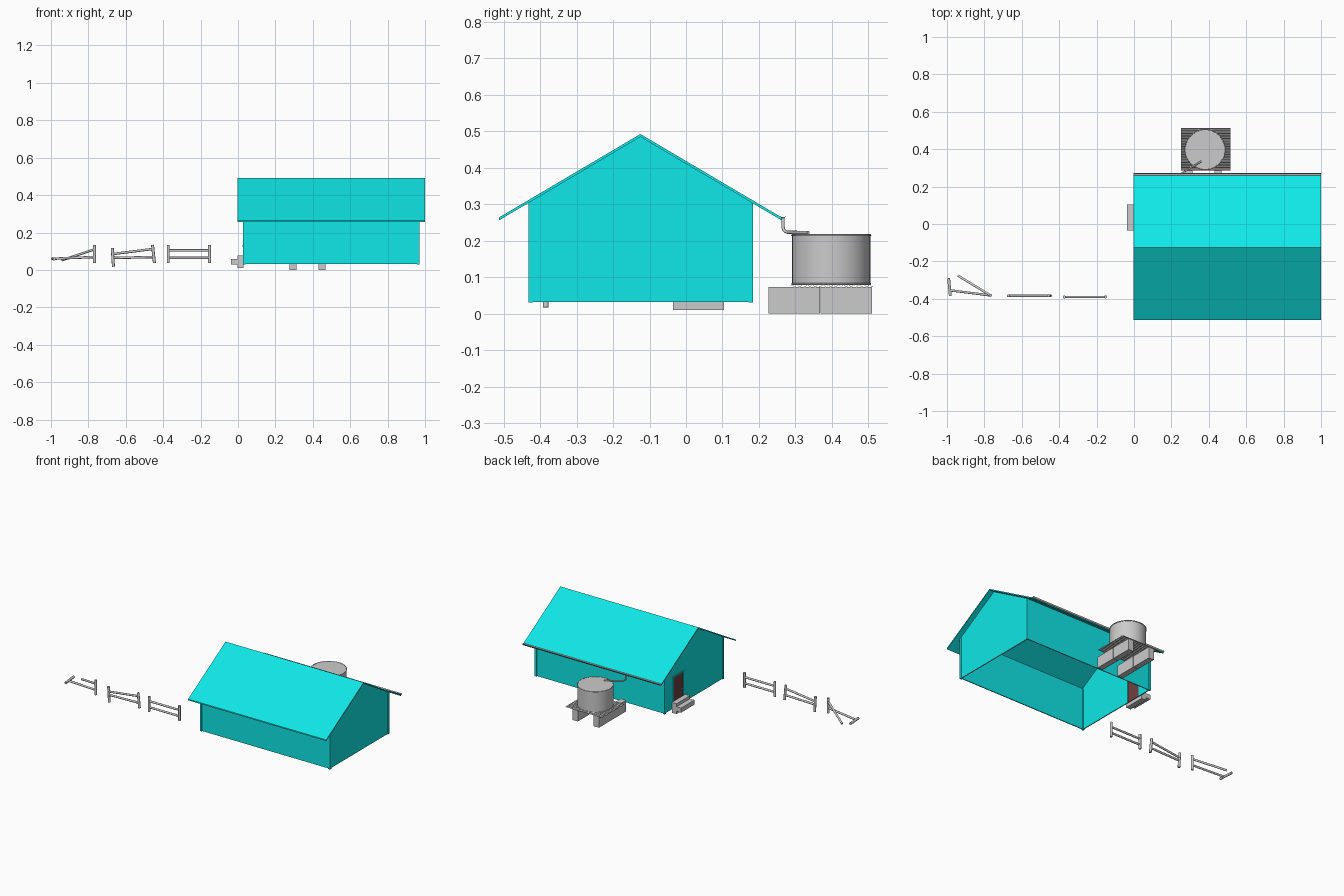
import bpy, bmesh, math
from mathutils import Vector

if "Cube" in bpy.data.objects:
    bpy.data.objects.remove(bpy.data.objects["Cube"])


def material(name, color):
    m = bpy.data.materials.new(name)
    m.diffuse_color = (*color, 1)
    m.use_nodes = True
    m.node_tree.nodes["Principled BSDF"].inputs["Base Color"].default_value = m.diffuse_color
    return m


TEAL = material("teal_paint", (0.005, 0.8, 0.8))
RED = material("door_paint", (0.16, 0.05, 0.05))


def finish(name, bm, mat=None):
    bmesh.ops.recalc_face_normals(bm, faces=bm.faces)
    me = bpy.data.meshes.new(name)
    bm.to_mesh(me)
    bm.free()
    ob = bpy.data.objects.new(name, me)
    bpy.context.collection.objects.link(ob)
    if mat:
        me.materials.append(mat)
    return ob


def smooth(ob):
    bpy.ops.object.select_all(action='DESELECT')
    ob.select_set(True)
    bpy.context.view_layer.objects.active = ob
    bpy.ops.object.shade_smooth_by_angle(angle=math.radians(40))


def box(name, x0, x1, y0, y1, z0, z1, mat=None):
    bm = bmesh.new()
    bmesh.ops.create_cube(bm, size=1)
    for v in bm.verts:
        v.co = ((x0 + x1) / 2 + v.co.x * (x1 - x0),
                (y0 + y1) / 2 + v.co.y * (y1 - y0),
                (z0 + z1) / 2 + v.co.z * (z1 - z0))
    return finish(name, bm, mat)


def prism(name, yz, x0, x1, mat=None):
    """Closed y-z outline extruded along x."""
    bm = bmesh.new()
    face = bm.faces.new([bm.verts.new((x0, y, z)) for y, z in yz])
    ext = bmesh.ops.extrude_face_region(bm, geom=[face])
    bmesh.ops.translate(bm, vec=(x1 - x0, 0, 0),
                        verts=[g for g in ext["geom"] if isinstance(g, bmesh.types.BMVert)])
    return finish(name, bm, mat)


def rod(name, a, b, r, sides=10):
    """Cylinder from a to b."""
    a, b = Vector(a), Vector(b)
    bm = bmesh.new()
    bmesh.ops.create_cone(bm, cap_ends=True, segments=sides, radius1=r, radius2=r,
                          depth=(b - a).length)
    bm.transform((b - a).to_track_quat('Z', 'Y').to_matrix().to_4x4())
    bmesh.ops.translate(bm, vec=(a + b) / 2, verts=bm.verts)
    ob = finish(name, bm)
    smooth(ob)
    return ob


# House walls: open-bottomed shell
RIDGE_Y, RIDGE_Z, SLOPE = -0.125, 0.492, 0.59
X0, X1, Y0, Y1, ZB = 0.03, 0.967, -0.428, 0.18, 0.032
T = 0.008


def under(y):
    return RIDGE_Z - T - abs(y - RIDGE_Y) * SLOPE


gable = [(Y0, ZB), (Y1, ZB), (Y1, under(Y1)), (RIDGE_Y, under(RIDGE_Y)), (Y0, under(Y0))]
prism("right_gable_wall", gable, X1 - 0.006, X1, TEAL)
box("front_wall", X0, X1, Y0, Y0 + 0.006, ZB, under(Y0), TEAL)
box("back_wall", X0, X1, Y1 - 0.006, Y1, ZB, under(Y1), TEAL)

# Left gable with a doorway notched into its outline
D0, D1, DZ = -0.015, 0.085, 0.235
notched = [(Y0, ZB), (D0, ZB), (D0, DZ), (D1, DZ), (D1, ZB)] + gable[1:]
prism("left_gable_wall", notched, X0, X0 + 0.006, TEAL)

# Door and its frame
box("door", X0 + 0.001, X0 + 0.005, D0, D1, ZB, DZ, RED)
F = 0.007
for i, (y0, y1, z0, z1) in enumerate([(D0 - F, D0, ZB, DZ + F), (D1, D1 + F, ZB, DZ + F),
                                      (D0, D1, DZ, DZ + F)]):
    box(f"door_frame_{i}", X0 - 0.003, X0 + 0.006, y0, y1, z0, z1, TEAL)
rod("door_knob", (X0 - 0.005, D0 + 0.015, 0.13), (X0 + 0.002, D0 + 0.015, 0.13), 0.004)

# Corner boards
W = 0.013
for x, sx in ((X0 - 0.004, 1), (X1 + 0.004, -1)):
    for y, sy in ((Y0 - 0.004, 1), (Y1 + 0.004, -1)):
        xs, ys = sorted((x, x + sx * W)), sorted((y, y + sy * W))
        box("corner_board", *xs, *ys, ZB - 0.002, under(y) + 0.002, TEAL)

# Roof: thin chevron
E0, E1 = -0.513, 0.263
prism("roof", [(E0, under(E0)), (RIDGE_Y, under(RIDGE_Y)), (E1, under(E1)),
               (E1, under(E1) + T), (RIDGE_Y, RIDGE_Z), (E0, under(E0) + T)],
      -0.003, 1.0, TEAL)

# Gutter along the back eave: half-round channel
arc = [(math.cos(math.pi * (1 + i / 8)), math.sin(math.pi * (1 + i / 8))) for i in range(9)]
gutter = [(0.266 + 0.007 * c, 0.268 + 0.007 * s) for c, s in arc]
gutter += [(0.266 + 0.0055 * c, 0.268 + 0.0055 * s) for c, s in reversed(arc)]
smooth(prism("gutter", gutter, -0.003, 1.0))

# Downpipe: gutter to the top of the tank
cu = bpy.data.curves.new("downpipe", 'CURVE')
cu.dimensions = '3D'
cu.bevel_depth, cu.bevel_resolution, cu.use_fill_caps = 0.0045, 2, True
sp = cu.splines.new('POLY')
path = [(0.25, 0.266, 0.264), (0.25, 0.266, 0.236), (0.252, 0.268, 0.229),
        (0.257, 0.272, 0.225), (0.266, 0.278, 0.223), (0.36, 0.335, 0.222)]
sp.points.add(len(path) - 1)
for p, co in zip(sp.points, path):
    p.co = (*co, 1)
bpy.context.collection.objects.link(bpy.data.objects.new("downpipe", cu))

# Water tank with rolled rims
TX, TY = 0.38, 0.398
rod("water_tank", (TX, TY, 0.079), (TX, TY, 0.216), 0.107, 48)
for name, z in (("tank_top_rim", 0.215), ("tank_base_rim", 0.081)):
    bpy.ops.mesh.primitive_torus_add(location=(TX, TY, z), major_radius=0.107,
                                     minor_radius=0.0028, major_segments=48, minor_segments=8)
    bpy.context.object.name = name
    smooth(bpy.context.object)

# Corrugated sheet under the tank
n = 96
wave = [(0.287 + 0.226 * i / n, 0.0765 + 0.003 * math.sin(2 * math.pi * i / 6))
        for i in range(n + 1)]
sheet = wave + [(y, z - 0.0012) for y, z in reversed(wave)]
prism("corrugated_sheet", sheet, 0.25, 0.515)

# Blocks carrying the sheet
for x in (0.295, 0.449):
    for y0, y1 in ((0.226, 0.367), (0.369, 0.509)):
        box("tank_block", x - 0.019, x + 0.019, y0, y1, 0, 0.073)

# Door steps
box("lower_step", -0.037, -0.004, -0.036, 0.104, 0.028, 0.058)
box("upper_step", -0.004, 0.03, -0.036, 0.104, 0.01, 0.078)

# Fence: three sections, more broken further left
PR, RR = 0.008, 0.0065
posts = [((-0.373, -0.39, 0.036), (-0.373, -0.39, 0.134)),
         ((-0.152, -0.39, 0.036), (-0.152, -0.39, 0.134)),
         ((-0.666, -0.384, 0.017), (-0.672, -0.384, 0.117)),
         ((-0.447, -0.384, 0.037), (-0.457, -0.384, 0.134)),
         ((-0.767, -0.382, 0.037), (-0.767, -0.382, 0.134)),
         ((-0.982, -0.385, 0.058), (-0.991, -0.29, 0.06))]
rails = [((-0.373, -0.39, 0.064), (-0.152, -0.39, 0.064)),
         ((-0.373, -0.39, 0.104), (-0.152, -0.39, 0.104)),
         ((-0.67, -0.384, 0.064), (-0.45, -0.384, 0.069)),
         ((-0.67, -0.384, 0.085), (-0.455, -0.384, 0.112)),
         ((-0.988, -0.354, 0.06), (-0.767, -0.382, 0.069)),
         ((-0.941, -0.276, 0.052), (-0.767, -0.382, 0.11))]
for a, b in posts:
    rod("fence_post", a, b, PR)
for a, b in rails:
    rod("fence_rail", a, b, RR)
